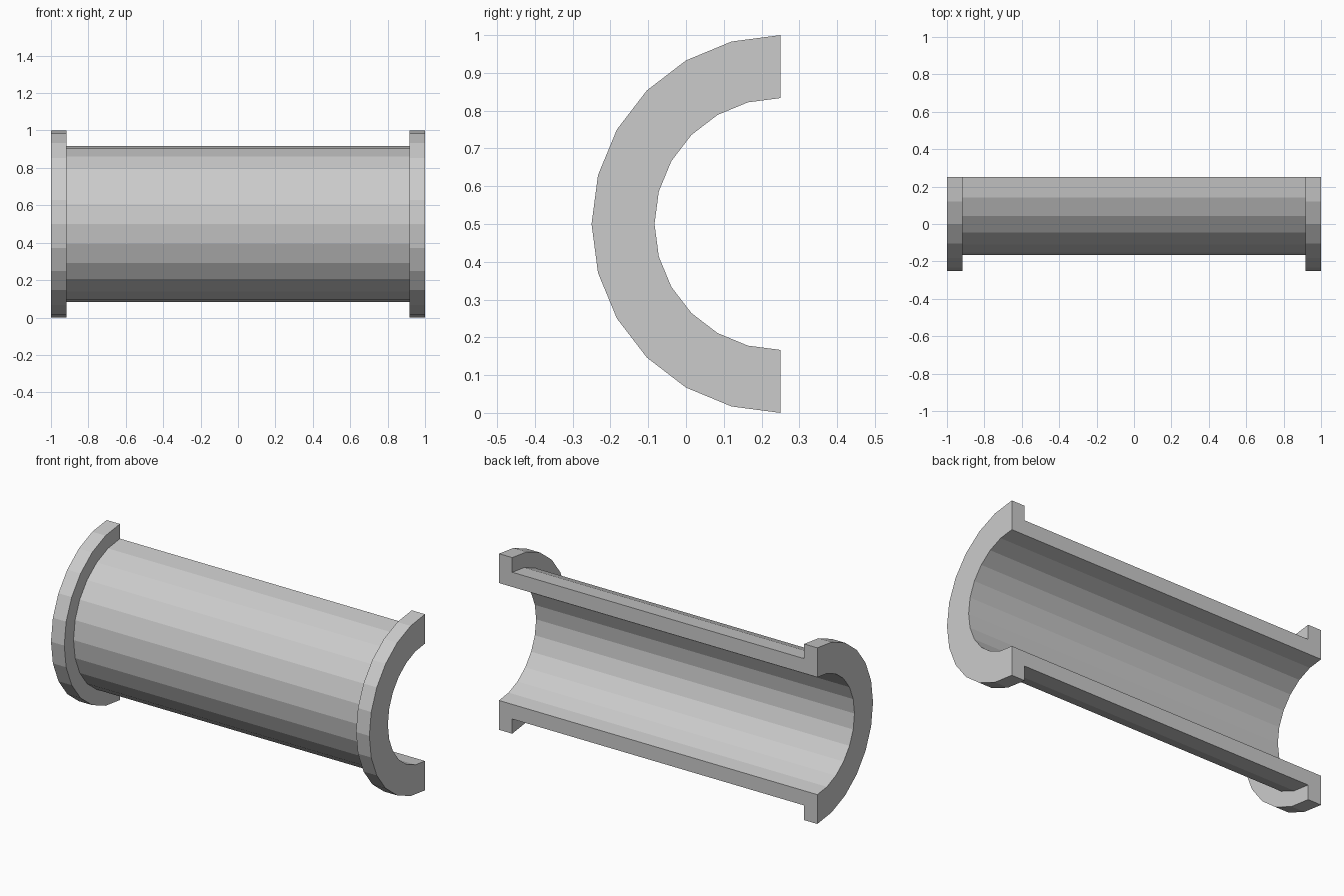
import bpy, bmesh
from math import pi
from mathutils import Vector

if "Cube" in bpy.data.objects:
    bpy.data.objects.remove(bpy.data.objects["Cube"])

# Half-pipe wall profile (x, radius): bore, end flanges, thinner body
R_IN, R_BODY, R_FLANGE, X_STEP = 1 / 3, 5 / 12, 0.5, 11 / 12
half = [(1, R_IN), (1, R_FLANGE), (X_STEP, R_FLANGE), (X_STEP, R_BODY)]
profile = half + [(-x, r) for x, r in reversed(half)]

# Revolve the closed profile half a turn round the pipe axis
axis = Vector((0, 0.25, 0.5))
bm = bmesh.new()
verts = [bm.verts.new((x, axis.y, axis.z + r)) for x, r in profile]
section = bm.faces.new(verts)
cap = section.copy()
result = bmesh.ops.spin(bm, geom=list(section.edges), cent=axis, axis=(1, 0, 0),
                        angle=pi, steps=12, use_duplicate=False)

# Close the far cut face and weld the seams
end = [g for g in result["geom_last"] if isinstance(g, bmesh.types.BMEdge)]
bmesh.ops.contextual_create(bm, geom=end)
bmesh.ops.remove_doubles(bm, verts=bm.verts, dist=1e-5)
bmesh.ops.recalc_face_normals(bm, faces=bm.faces)

mesh = bpy.data.meshes.new("flanged_half_pipe")
bm.to_mesh(mesh)
bm.free()
pipe = bpy.data.objects.new("flanged_half_pipe", mesh)
bpy.context.collection.objects.link(pipe)
